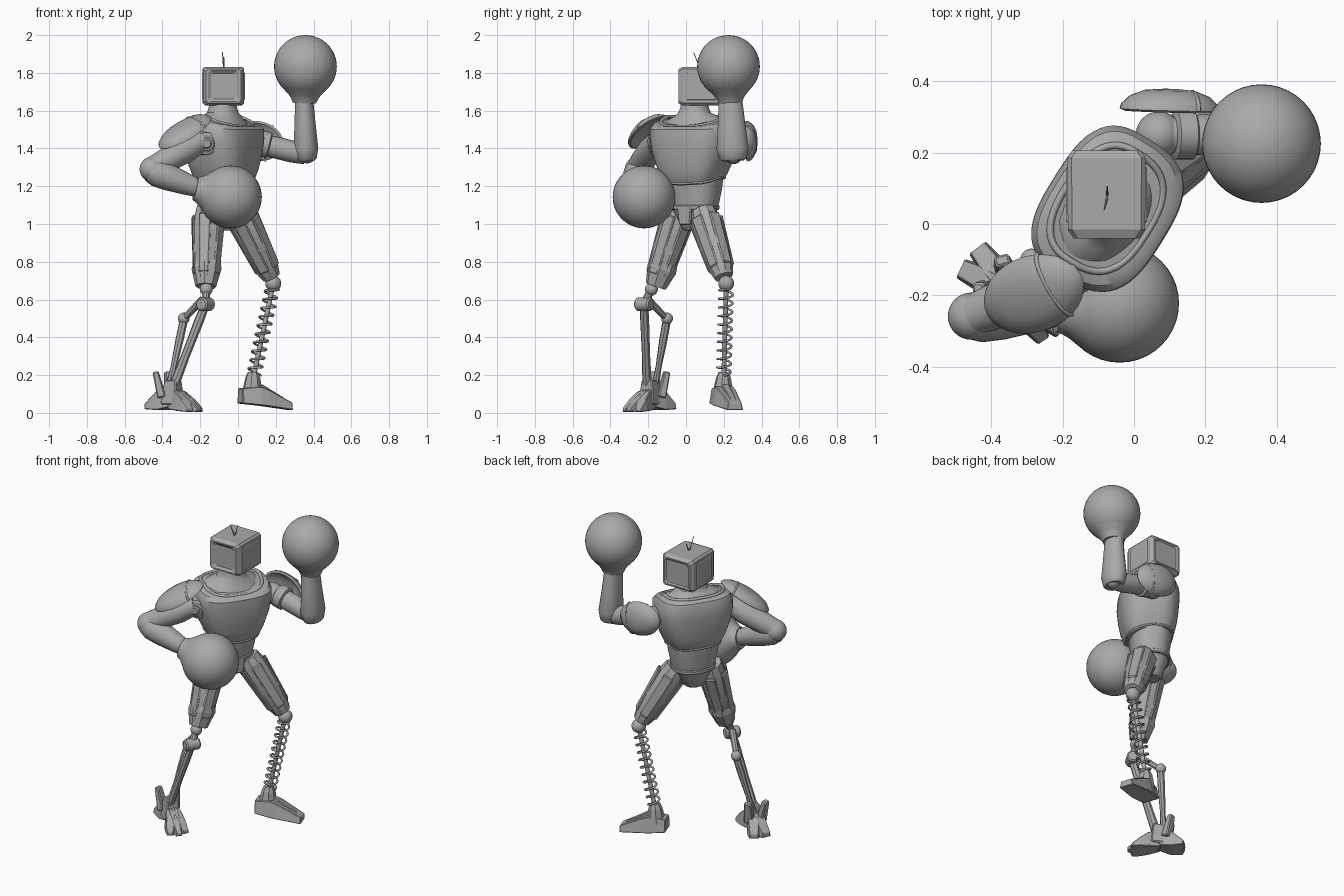
import bpy, bmesh, math
from math import sin, cos, pi, radians
from mathutils import Vector as V, Matrix

old = bpy.data.objects.get("Cube")
if old:
    bpy.data.objects.remove(old)

grey = bpy.data.materials.new("plain_grey")
grey.use_nodes = True
grey.diffuse_color = (0.4, 0.4, 0.4, 1)
grey.node_tree.nodes["Principled BSDF"].inputs["Base Color"].default_value = (0.4, 0.4, 0.4, 1)

YAW = radians(58)            # the body is twisted towards its left
SIDE = V((cos(YAW), sin(YAW), 0))
FRONT = V((sin(YAW), -cos(YAW), 0))
UP = V((0, 0, 1))
CORE = V((-0.082, 0.046, 0))


def finish(name, bm, angle=35, bevel=0):
    bmesh.ops.recalc_face_normals(bm, faces=bm.faces)
    me = bpy.data.meshes.new(name)
    bm.to_mesh(me)
    bm.free()
    ob = bpy.data.objects.new(name, me)
    bpy.context.collection.objects.link(ob)
    me.materials.append(grey)
    if bevel:
        mod = ob.modifiers.new("edge", 'BEVEL')
        mod.width, mod.segments = bevel, 1
    if angle:
        bpy.ops.object.select_all(action='DESELECT')
        ob.select_set(True)
        bpy.context.view_layer.objects.active = ob
        bpy.ops.object.shade_smooth_by_angle(angle=radians(angle))


def loft(name, rings, angle=35, bevel=0):
    bm = bmesh.new()
    vs = [[bm.verts.new(p) for p in ring] for ring in rings]
    n = len(vs[0])
    for a, b in zip(vs, vs[1:]):
        for i in range(n):
            j = (i + 1) % n
            bm.faces.new((a[i], a[j], b[j], b[i]))
    bm.faces.new(vs[0])
    bm.faces.new(vs[-1])
    finish(name, bm, angle, bevel)


def axes(d, hint):
    z = d.normalized()
    x = (hint - z * hint.dot(z)).normalized()
    return x, z.cross(x), z


def limb(name, p, q, profile, n=24, hint=FRONT, flat=1, angle=35):
    """Turned part from p to q; profile holds (fraction, radius)."""
    p, q = V(p), V(q)
    x, y, z = axes(q - p, hint)
    loft(name, [[p.lerp(q, t) + x * (r * cos(2 * pi * (i + .5) / n))
                 + y * (r * flat * sin(2 * pi * (i + .5) / n)) for i in range(n)]
                for t, r in profile], angle)


def oval(z, a, bf, bb, dip, power, n=48):
    """Rounded outline: half width, front depth, back depth, drop at the front."""
    pts = []
    for i in range(n):
        c, s = (math.copysign(abs(k) ** power, k) for k in (cos(2 * pi * i / n), sin(2 * pi * i / n)))
        pts.append(CORE + SIDE * (a * c) + FRONT * ((bf if s > 0 else bb) * s) + UP * (z - dip * max(s, 0)))
    return pts


def body(name, levels, power):
    loft(name, [oval(*lv, power) for lv in levels])


def ball(name, c, r):
    bm = bmesh.new()
    bmesh.ops.create_uvsphere(bm, u_segments=40, v_segments=24, radius=r, matrix=Matrix.Translation(c))
    finish(name, bm)


def box(name, c, size, x=SIDE, z=UP, bevel=0.006, taper=1):
    ax, ay, az = axes(z, x)
    bm = bmesh.new()
    bmesh.ops.create_cube(bm, size=1)
    for v in bm.verts:
        k = taper if v.co.z > 0 else 1
        v.co = V(c) + ax * (v.co.x * size[0] * k) + ay * (v.co.y * size[1] * k) + az * (v.co.z * size[2])
    finish(name, bm, 0, bevel)


def tube(name, pts, r, cyclic=False):
    cu = bpy.data.curves.new(name, 'CURVE')
    cu.dimensions, cu.bevel_depth, cu.bevel_resolution = '3D', r, 2
    cu.use_fill_caps = True
    sp = cu.splines.new('POLY')
    sp.points.add(len(pts) - 1)
    for p, co in zip(sp.points, pts):
        p.co = (*co, 1)
    sp.use_cyclic_u = cyclic
    cu.materials.append(grey)
    bpy.context.collection.objects.link(bpy.data.objects.new(name, cu))


def wedge(name, start, yaw, sections):
    """Foot piece: sections hold (distance, half width, bottom, top)."""
    d = V((cos(yaw), sin(yaw), 0))
    w = V((-d.y, d.x, 0))
    s0 = V((start[0], start[1], 0))
    loft(name, [[s0 + d * s + w * (k * hw) + UP * z
                 for k, z in ((-1, lo), (1, lo), (.75, hi), (-.75, hi))]
                for s, hw, lo, hi in sections], 0, 0.004)


# Head: boxy monitor with a recessed screen, thin panels and two aerials
HEAD = V((-.077, .082, 1.73))

def frame(y, hw, hh, cut=.012):
    quarter = ((hw, hh - cut), (hw - cut, hh))
    return [V((HEAD.x + sx * px, y, HEAD.z + sz * pz)) for sx, sz, order in
            ((1, 1, 1), (-1, 1, -1), (-1, -1, 1), (1, -1, -1)) for px, pz in quarter[::order]]

loft("head", [frame(*s) for s in ((-.03, .066, .068), (-.041, .082, .082), (-.041, .092, .09), (-.016, .108, .102),
                                  (.185, .11, .102), (.206, .096, .088), (.206, .086, .08), (.198, .078, .072))], 20)
for k, side in ((-1, "right"), (1, "left")):
    box(f"head_{side}_panel", HEAD + V((k * .109, 0, 0)), (.16, .15, .009), x=V((0, 1, 0)), z=V((k, 0, 0)), taper=.94, bevel=.002)
for i, tip in enumerate(((-.083, .04, 1.91), (-.075, .105, 1.885))):
    limb(f"aerial_{i}", (-.075, .075, 1.82), tip, ((0, .004), (1, .002)), 6)

# Torso
body("neck", ((1.53, .18, .15, .125, .06), (1.56, .158, .128, .11, .05), (1.574, .12, .105, .09, .025),
              (1.59, .086, .084, .076, .005), (1.615, .074, .074, .07, 0), (1.66, .07, .07, .066, 0)), .9)
body("chest", ((1.235, .148, .13, .12, .03), (1.26, .162, .15, .137, .03), (1.31, .187, .167, .15, .02),
               (1.38, .213, .18, .16, .01), (1.45, .227, .187, .165, 0), (1.51, .228, .184, .164, .01),
               (1.55, .213, .165, .15, .035), (1.567, .18, .14, .125, .05)), .68)
body("abdomen", ((1.08, .122, .1, .105, 0), (1.12, .132, .105, .11, 0), (1.2, .148, .12, .122, 0), (1.26, .153, .125, .127, 0)), .85)
body("belt", ((1.075, .125, .105, .11, 0), (1.08, .131, .11, .115, 0), (1.095, .131, .11, .115, 0), (1.1, .125, .105, .11, 0)), .85)
body("pelvis", ((.965, .05, .045, .055, 0), (.98, .068, .06, .07, 0), (1.04, .092, .085, .09, 0), (1.08, .12, .1, .105, 0)), .8)
box("hip_guard", CORE + FRONT * .09 + UP * 1.045, (.07, .03, .1), taper=1.3)
tube("collar", oval(1.567, .178, .138, .122, .052, .75), .01, True)
tube("chest_rim", oval(1.245, .155, .14, .129, .03, .72), .006, True)


# Boxing gloves: ball with a flared cuff
def glove(name, centre, wrist):
    c, w = V(centre), V(wrist)
    ball(name, c, .166)
    L = (w - c).length
    limb(name + "_cuff", c, w, ((.085 / L, .1425), (.125 / L, .11), (.15 / L, .086),
                                (.17 / L, .072), (1, .063)), 32)

glove("left_glove", (.357, .225, 1.834), (.352, .235, 1.642))
glove("right_glove", (-.04, -.222, 1.143), (-.225, -.24, 1.188))

# Left arm, raised
ball("left_shoulder", (.07, .25, 1.43), .065)
limb("left_shoulder_ring", (.11, .25, 1.43), (.17, .25, 1.415), ((0, .058), (.1, .07), (.9, .07), (1, .058)))
limb("left_upper_arm", (.08, .25, 1.435), (.36, .25, 1.365), ((0, .05), (.4, .058), (.75, .058), (1, .05)))
ball("left_elbow", (.365, .25, 1.375), .054)
limb("left_forearm", (.362, .25, 1.335), (.35, .235, 1.665),
     ((0, .045), (.04, .056), (.2, .066), (.6, .056), (1, .048)), hint=V((1, 0, 0)), flat=1.3)

# Right arm, held across the belly
ball("right_shoulder", (-.18, -.13, 1.43), .065)
for i, r in enumerate((.06, .045, .028)):
    limb(f"right_shoulder_disc_{i}", (-.18, -.12, 1.43), (-.165, -.185 - .009 * i, 1.425),
         ((0, r), (.92, r), (1, r - .008)))
limb("right_upper_arm", (-.19, -.15, 1.44), (-.45, -.255, 1.3), ((0, .055), (.35, .07), (.7, .066), (1, .058)))
ball("right_elbow", (-.455, -.258, 1.29), .066)
limb("right_forearm", (-.47, -.262, 1.285), (-.215, -.238, 1.19),
     ((0, .06), (.15, .073), (.4, .071), (.8, .057), (1, .048)))


# Shoulder guards: domed shells with a raised band
def guard(name, c, normal, along, size):
    x, y, z = axes(V(normal), V(along))
    c, n = V(c), 28
    def ring(k, h):
        return [c + x * (size[0] * k * cos(2 * pi * i / n)) + y * (size[1] * k * sin(2 * pi * i / n)) + z * (size[2] * h)
                for i in range(n)]
    loft(name, [ring(*kh) for kh in ((.5, .5), (.9, -.1), (1, 0), (.97, .25), (.8, .65), (.5, .93), (.15, 1))], 40)
    band = [c + x * (size[0] * .45) + y * (size[1] * .9 * sin(t)) + z * (size[2] * .88 * cos(t))
            for t in [pi * (i / 10 - .5) for i in range(11)]]
    tube(name + "_band", band, .006)

guard("left_shoulder_guard", (.1, .32, 1.44), (.03, 1, .03), (1, 0, -.2), (.142, .105, .058))
guard("right_shoulder_guard", (-.28, -.195, 1.485), (-.38, -.38, .84), (.85, .4, .5), (.165, .11, .05))


# Thighs with armour strips
def thigh(side, p, q):
    p, q = V(p), V(q)
    limb(side + "_thigh", p, q, ((0, .066), (.2, .082), (.55, .079), (.9, .062), (1, .05)), 10, angle=20)
    x, y, z = axes(q - p, FRONT)
    for i in range(5):
        a = 2 * pi * i / 5
        out = x * cos(a) + y * sin(a)
        box(f"{side}_thigh_plate_{i}", p.lerp(q, .5) + out * .071, (.016, .066, (q - p).length * .74),
            x=out, z=z + out * -.06, taper=.85)

thigh("right", (-.155, -.025, 1.09), (-.17, -.16, .675))
thigh("left", (.005, .09, 1.07), (.177, .2, .72))
limb("right_knee_shell", (-.165, -.115, .8), (-.17, -.16, .67), ((0, .074), (.3, .08), (1, .056)), 8, angle=0)

# Left lower leg: coil spring on a rod, block foot
knee, ankle = V((.187, .213, .685)), V((.082, .2, .19))
ball("left_knee", knee, .042)
limb("left_rod", knee, ankle, ((0, .013), (1, .013)), 12)
x, y, z = axes(ankle - knee, V((1, 0, 0)))
TURNS, STEP = 10, 20
tube("left_spring", [knee.lerp(ankle, .05 + .92 * i / (TURNS * STEP)) + x * (.036 * cos(2 * pi * i / STEP))
                     + y * (.036 * sin(2 * pi * i / STEP)) for i in range(TURNS * STEP + 1)], .006)
limb("left_ankle", (.08, .2, .215), (.075, .195, .1), ((0, .028), (.25, .04), (1, .056)), 8, angle=0)
wedge("left_foot", (.012, .172), .32, ((0, .052, .05, .13), (.1, .066, .04, .14), (.14, .064, .035, .125), (.28, .046, .015, .055)))
wedge("left_foot_ridge", (.012, .172), .32, ((.05, .026, .1, .155), (.12, .026, .1, .15), (.25, .02, .03, .074)))

# Right lower leg: two struts on a hinge
hinge = V((-.172, -.222, .575))
ball("right_knee", (-.168, -.183, .655), .034)
limb("right_knee_link", (-.168, -.183, .655), hinge, ((0, .02), (1, .024)), 10)
limb("right_hinge", hinge - SIDE * .045, hinge + SIDE * .045, ((0, .028), (.1, .036), (.9, .036), (1, .028)), 20)
limb("right_front_strut", hinge, (-.345, -.205, .13), ((0, .024), (.2, .026), (.6, .024), (1, .028)), 8, flat=.9)
limb("right_link", (-.19, -.2, .6), (-.285, -.105, .5), ((0, .02), (1, .018)), 8)
ball("right_rear_joint", (-.287, -.1, .5), .031)
limb("right_rear_strut", (-.285, -.1, .5), (-.365, -.165, .13), ((0, .022), (.3, .022), (.7, .016), (1, .022)), 8)

# Right foot: three close toes, a split heel and two upturned side spurs
foot, heading = (-.345, -.19), radians(-39)
box("right_ankle", (*foot, .11), (.095, .1, .13), taper=.7)
for i, turn in enumerate((-17, 0, 17)):
    yaw = heading + radians(turn)
    reach = .18 if turn == 0 else .165
    wedge(f"right_toe_{i}", foot, yaw, ((0, .034, .02, .14), (.07, .036, .012, .11), (.12, .032, .008, .07), (reach, .02, .005, .027)))
for k, side in ((-1, "outer"), (1, "inner")):
    yaw = heading + pi - k * radians(14)
    wedge(f"right_{side}_heel", foot, yaw, ((.01, .036, .03, .14), (.08, .04, .015, .12), (.155, .03, .02, .05)))
    yaw = heading + pi - k * radians(36)
    out = V((cos(yaw), sin(yaw), 0))
    box(f"right_{side}_spur", V((*foot, .15)) + out * .075, (.045, .06, .14), x=out, z=out * .25 + UP, taper=.7)
